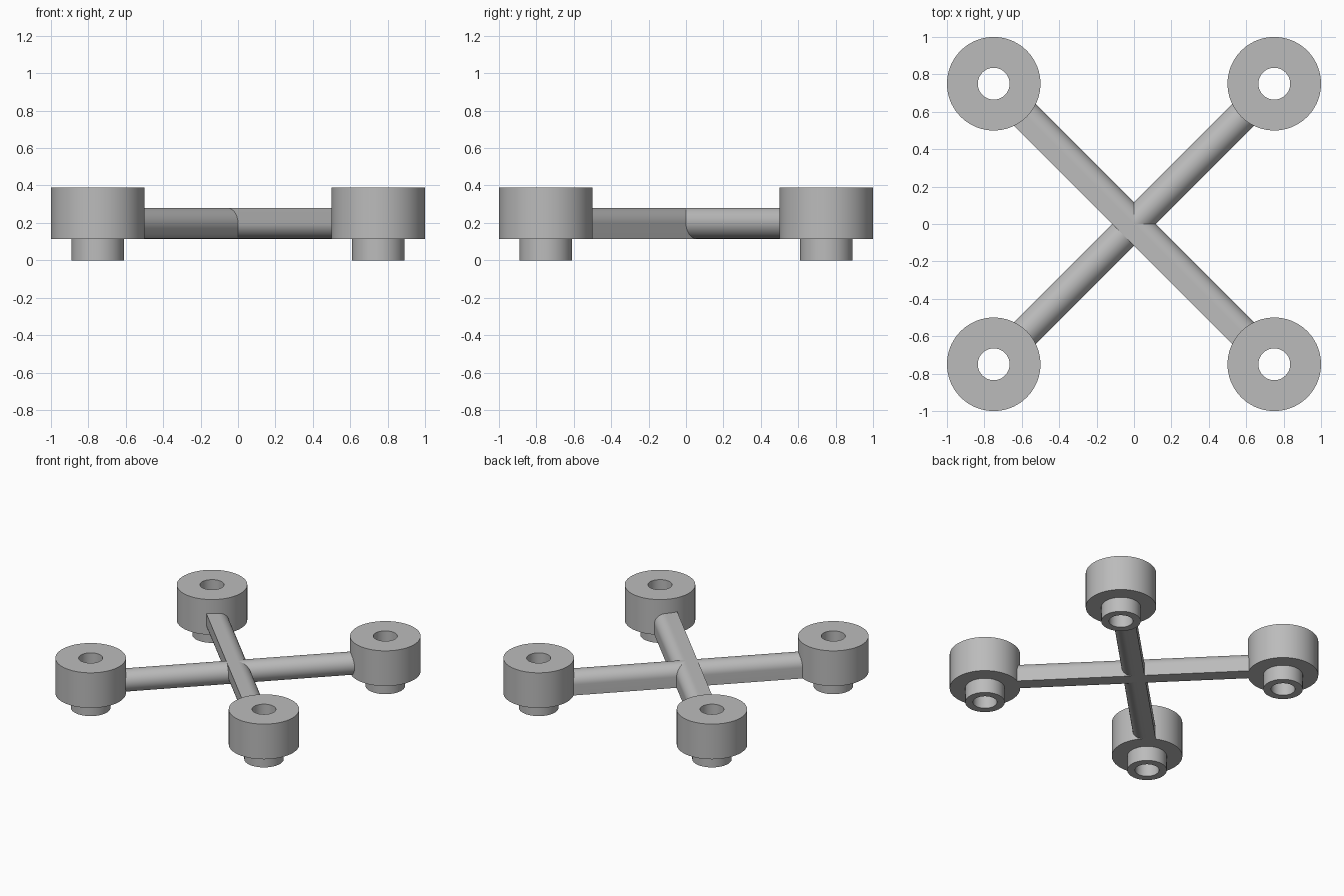
import bpy, bmesh, math

old = bpy.data.objects.get("Cube")
if old:
    bpy.data.objects.remove(old, do_unlink=True)

grey = bpy.data.materials.new("plain_grey")
grey.use_nodes = True
COLOUR = (0.5, 0.5, 0.5, 1)
grey.diffuse_color = COLOUR
grey.node_tree.nodes["Principled BSDF"].inputs["Base Color"].default_value = COLOUR

BASE, TOP, BAR_TOP = 0.115, 0.39, 0.28
REACH = 0.75
R = (BAR_TOP - BASE) / 2


def finish(bm, name, location, turn=0):
    bmesh.ops.recalc_face_normals(bm, faces=bm.faces)
    mesh = bpy.data.meshes.new(name)
    bm.to_mesh(mesh)
    bm.free()
    mesh.materials.append(grey)
    ob = bpy.data.objects.new(name, mesh)
    bpy.context.collection.objects.link(ob)
    ob.location = location
    ob.rotation_euler.z = turn
    bpy.ops.object.select_all(action="DESELECT")
    ob.select_set(True)
    bpy.context.view_layer.objects.active = ob
    bpy.ops.object.shade_smooth_by_angle(angle=math.radians(30))


def loft(bm, rings, closed):
    """Join successive vertex rings with quads."""
    n = len(rings[0])
    count = len(rings) if closed else len(rings) - 1
    for i in range(count):
        a, b = rings[i], rings[(i + 1) % len(rings)]
        for k in range(n):
            m = (k + 1) % n
            bm.faces.new((a[k], a[m], b[m], b[k]))


# Stepped hub with a through bore, turned from a closed profile
def hub(name, x, y, sides=72):
    bm = bmesh.new()
    profile = [(0.085, 0), (0.14, 0), (0.14, BASE),
               (0.25, BASE), (0.25, TOP), (0.085, TOP)]
    rings = []
    for r, z in profile:
        angles = [2 * math.pi * k / sides for k in range(sides)]
        rings.append([bm.verts.new((r * math.cos(a), r * math.sin(a), z)) for a in angles])
    loft(bm, rings, True)
    finish(bm, name, (x, y, 0))


# Bar along local x; each corner of its section is either rounded or square.
# Corners run (+y top, -y top, -y bottom, +y bottom)
def bar(name, rounded, turn, length=0.85, steps=14):
    section = []
    for q, is_round in enumerate(rounded):
        start = q * math.pi / 2
        if is_round:
            for k in range(steps + 1):
                a = start + k * math.pi / 2 / steps
                section.append((R * math.cos(a), R * math.sin(a)))
        else:
            mid = start + math.pi / 4
            d = R * math.sqrt(2)
            section += [(R * math.cos(start), R * math.sin(start)),
                        (d * math.cos(mid), d * math.sin(mid))]
    # drop points shared by neighbouring quarters
    points = [p for i, p in enumerate(section)
              if math.dist(p, section[i - 1]) > 1e-5]
    bm = bmesh.new()
    rings = [[bm.verts.new((x, y, z)) for y, z in points] for x in (-length, length)]
    loft(bm, rings, False)
    for ring in rings:
        bm.faces.new(ring)
    finish(bm, name, (0, 0, BASE + R), turn)


for side, x in (("left", REACH), ("right", -REACH)):
    for end, y in (("front", -REACH), ("back", REACH)):
        hub(f"{end}_{side}_hub", x, y)

# Crossing diagonal bars
bar("front_left_to_back_right_bar", (True, False, True, False), -math.pi / 4)
bar("front_right_to_back_left_bar", (True, True, True, False), math.pi / 4)
